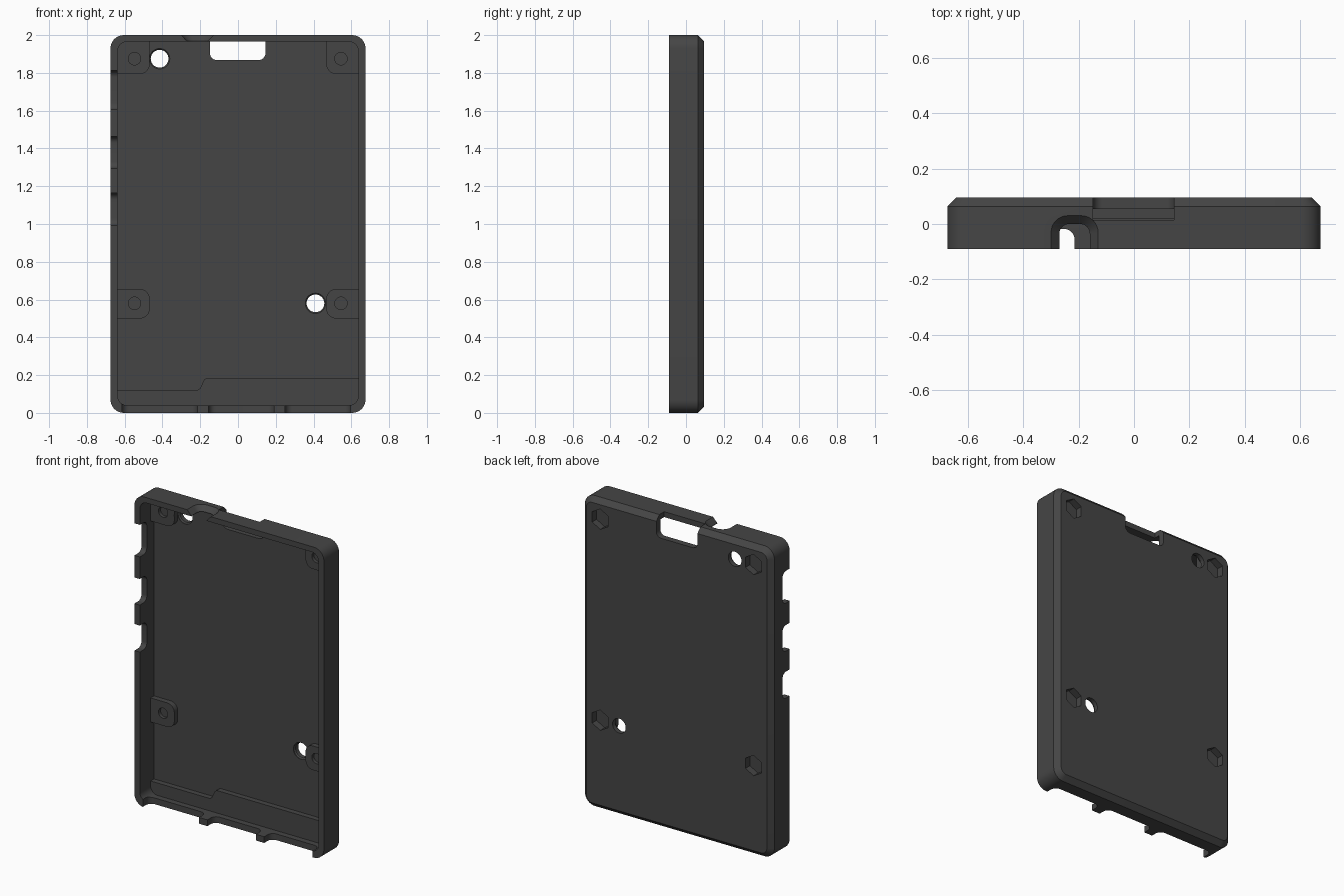
import bpy, bmesh, math

if "Cube" in bpy.data.objects:
    bpy.data.objects.remove(bpy.data.objects["Cube"])

FRONT, BACK = -0.09, 0.095      # open rim and outer back face
FLOOR, PAD = 0.055, 0.02        # inner floor and raised pad levels


def rrect(u0, u1, v0, v1, r, n=8):
    """Rounded rectangle; r is one radius or four (from lower left, anticlockwise)."""
    rs = r if isinstance(r, tuple) else (r,) * 4
    corners = ((u0, v0, 1, 1), (u1, v0, -1, 1), (u1, v1, -1, -1), (u0, v1, 1, -1))
    pts = []
    for i, ((u, v, su, sv), q) in enumerate(zip(corners, rs)):
        if q == 0:
            pts.append((u, v))
            continue
        for k in range(n + 1):
            a = math.pi + (i + k / n) * math.pi / 2
            pts.append((u + su * q + q * math.cos(a), v + sv * q + q * math.sin(a)))
    return pts


def circle(u, v, r, n=32, turn=0.0):
    return [(u + r * math.cos(turn + i * math.tau / n),
             v + r * math.sin(turn + i * math.tau / n)) for i in range(n)]


def loft(name, sections, axis='Y'):
    """Closed solid through (profile, level) sections along one axis."""
    place = {'X': lambda u, v, t: (t, u, v),
             'Y': lambda u, v, t: (u, t, v),
             'Z': lambda u, v, t: (u, v, t)}[axis]
    bm = bmesh.new()
    rings = [[bm.verts.new(place(u, v, t)) for u, v in p] for p, t in sections]
    for a, b in zip(rings, rings[1:]):
        for i in range(len(a)):
            j = (i + 1) % len(a)
            bm.faces.new((a[i], a[j], b[j], b[i]))
    bm.faces.new(rings[0])
    bm.faces.new(rings[-1])
    bmesh.ops.recalc_face_normals(bm, faces=bm.faces)
    me = bpy.data.meshes.new(name)
    bm.to_mesh(me)
    bm.free()
    ob = bpy.data.objects.new(name, me)
    bpy.context.collection.objects.link(ob)
    return ob


def prism(name, pts, a, b, axis='Y'):
    return loft(name, [(pts, a), (pts, b)], axis)


def combine(base, tool, op='DIFFERENCE'):
    tool.hide_render = True
    m = base.modifiers.new(tool.name, 'BOOLEAN')
    m.operation, m.solver, m.object = op, 'EXACT', tool
    bpy.context.view_layer.objects.active = base
    bpy.ops.object.modifier_apply(modifier=m.name)
    bpy.data.objects.remove(tool)


# Outer tray with chamfered back edge
outer = rrect(-0.675, 0.675, 0, 2, 0.07)
inset = rrect(-0.643, 0.643, 0.032, 1.968, 0.04)
case = loft("case_tray", [(outer, FRONT), (outer, 0.064), (inset, BACK)])
combine(case, prism("cavity", rrect(-0.637, 0.637, 0.04, 1.965, 0.05), -0.2, FLOOR))

# Stepped ledge along the bottom of the floor
ledge = [(-0.645, 0.034), (0.645, 0.034), (0.645, 0.185), (-0.165, 0.185),
         (-0.18, 0.175), (-0.2, 0.13), (-0.215, 0.12), (-0.645, 0.12)]
combine(case, prism("ledge", ledge, PAD, 0.07), 'UNION')

# Four screw pads
for s in (-1, 1):
    x0, x1 = sorted((s * 0.468, s * 0.645))
    low = (0.05, 0, 0, 0.05) if s > 0 else (0, 0.05, 0.05, 0)
    top = (0.05, 0, 0, 0) if s > 0 else (0, 0.05, 0, 0)
    combine(case, prism("lower_pad", rrect(x0, x1, 0.5, 0.655, low), PAD, 0.07), 'UNION')
    combine(case, prism("upper_pad", rrect(x0, x1, 1.795, 1.97, top), PAD, 0.07), 'UNION')

# Blind screw holes in front, hexagonal nut pockets behind
for x in (-0.548, 0.545):
    for z in (0.58, 1.875):
        combine(case, prism("screw_hole", circle(x, z, 0.033), -0.05, 0.042))
        combine(case, prism("nut_pocket", circle(x, z, 0.066, 6, math.pi / 6), 0.05, 0.2))

# Two through holes with a slight countersink on the inside
for x, z in ((-0.415, 1.875), (0.41, 0.58)):
    big, small = circle(x, z, 0.054), circle(x, z, 0.047)
    combine(case, loft("through_hole", [(big, -0.05), (big, 0.06), (small, 0.067), (small, 0.2)]))

# Card slot through the floor and the top wall
combine(case, prism("card_slot", rrect(-0.148, 0.145, 1.868, 2.1, (0.035, 0.035, 0, 0)), 0.015, 0.2))

# Flared port in the top wall
port_in = rrect(-0.27, -0.16, -0.3, 0.0, (0, 0, 0.035, 0.035))
port_out = rrect(-0.30, -0.13, -0.3, 0.03, (0, 0, 0.06, 0.06))
combine(case, loft("top_port", [(port_in, 1.9), (port_in, 1.968), (port_out, 2.0), (port_out, 2.1)], 'Z'))

# Wide port openings in the bottom wall
for x0, x1 in ((-0.615, -0.215), (-0.155, 0.19), (0.25, 0.595)):
    combine(case, prism("bottom_port", rrect(x0, x1, -0.3, -0.018, (0, 0, 0.038, 0.038)), -0.1, 0.1, 'Z'))

# Three notches in the left wall
for z0, z1 in ((1.605, 1.812), (1.295, 1.463), (0.992, 1.163)):
    combine(case, prism("side_port", rrect(-0.3, -0.018, z0, z1, (0, 0.035, 0.035, 0)), -0.8, -0.6, 'X'))

# Smooth rounded walls, keep edges crisp
bpy.ops.object.select_all(action='DESELECT')
case.select_set(True)
bpy.context.view_layer.objects.active = case
bpy.ops.object.shade_smooth_by_angle(angle=math.radians(30))
mat = bpy.data.materials.new("dark_plastic")
mat.diffuse_color = (0.06, 0.06, 0.06, 1)
mat.use_nodes = True
mat.node_tree.nodes["Principled BSDF"].inputs["Base Color"].default_value = mat.diffuse_color
case.data.materials.clear()
case.data.materials.append(mat)
